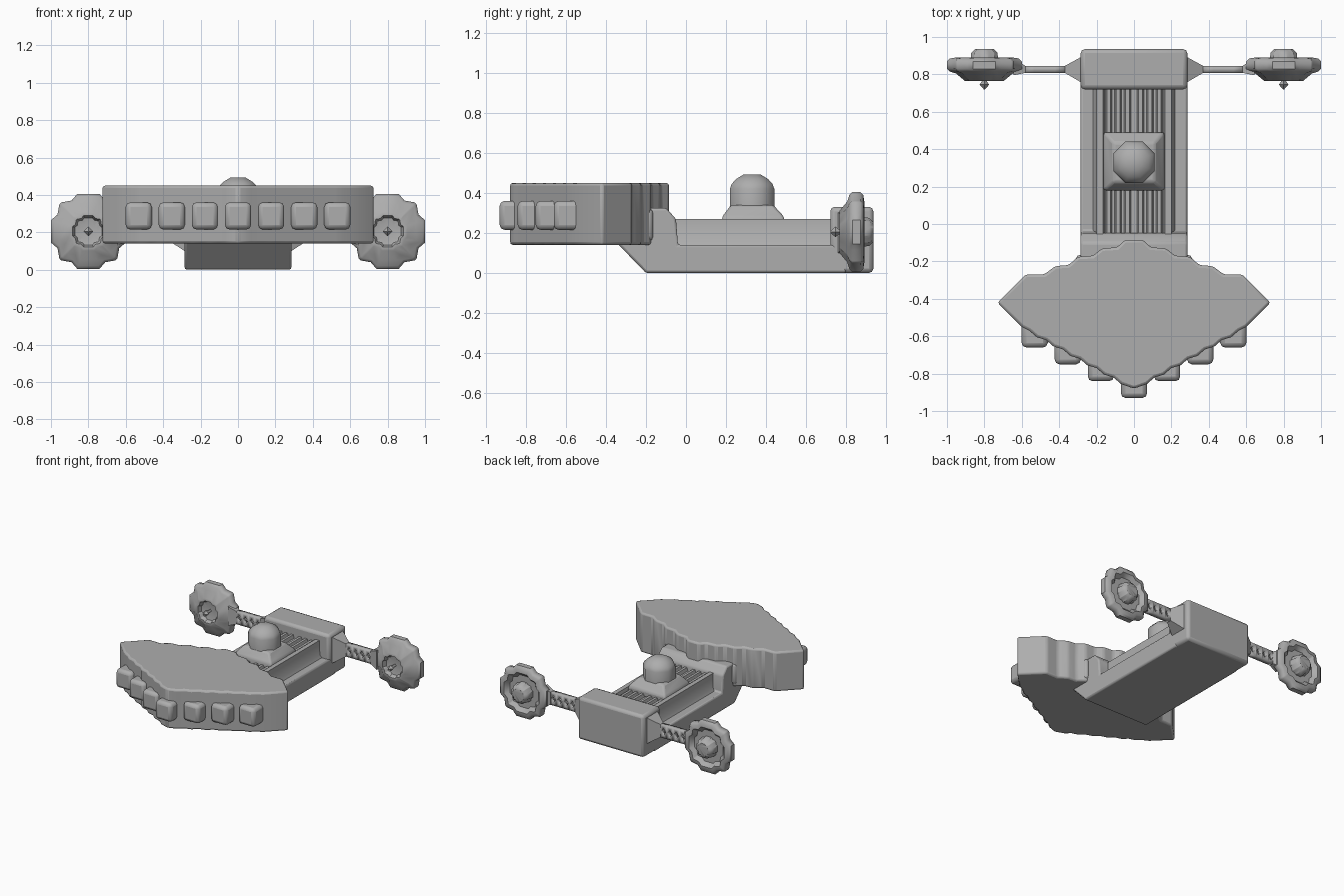
import bpy, bmesh, math
from mathutils import Vector

if "Cube" in bpy.data.objects:
    bpy.data.objects.remove(bpy.data.objects["Cube"], do_unlink=True)

GREY = (0.42, 0.42, 0.42, 1)
mat = bpy.data.materials.new("hull_grey")
mat.use_nodes = True
mat.diffuse_color = GREY
bsdf = mat.node_tree.nodes["Principled BSDF"]
bsdf.inputs["Base Color"].default_value = GREY


def finish(name, bm, bevel=0.0, segments=2, angle=40):
    bmesh.ops.recalc_face_normals(bm, faces=bm.faces[:])
    mesh = bpy.data.meshes.new(name)
    bm.to_mesh(mesh)
    bm.free()
    mesh.materials.append(mat)
    ob = bpy.data.objects.new(name, mesh)
    bpy.context.collection.objects.link(ob)
    if bevel:
        mod = ob.modifiers.new("Bevel", "BEVEL")
        mod.width, mod.segments, mod.limit_method = bevel, segments, "ANGLE"
    bpy.ops.object.select_all(action="DESELECT")
    ob.select_set(True)
    bpy.context.view_layer.objects.active = ob
    bpy.ops.object.shade_smooth_by_angle(angle=math.radians(angle))
    return ob


def loft(name, loops, **kw):
    """Skin a stack of matching closed loops and cap both ends."""
    bm = bmesh.new()
    rows = [[bm.verts.new(p) for p in loop] for loop in loops]
    n = len(rows[0])
    for a, b in zip(rows, rows[1:]):
        for i in range(n):
            j = (i + 1) % n
            bm.faces.new((a[i], a[j], b[j], b[i]))
    bm.faces.new(rows[0])
    bm.faces.new(rows[-1])
    return finish(name, bm, **kw)


def rect_x(x, y0, y1, z0, z1):
    return [(x, y0, z0), (x, y1, z0), (x, y1, z1), (x, y0, z1)]


def rect_z(z, cx, cy, hx, hy):
    return [(cx + a * hx, cy + b * hy, z) for a, b in ((-1, -1), (1, -1), (1, 1), (-1, 1))]


def box(name, x0, x1, y0, y1, z0, z1, **kw):
    return loft(name, [rect_x(x0, y0, y1, z0, z1), rect_x(x1, y0, y1, z0, z1)], **kw)


# Broad head: stepped back edge, pointed tips, finely stepped front edge
half = [(0.05, -0.085), (0.09, -0.125), (0.17, -0.13), (0.22, -0.17), (0.3, -0.175),
        (0.35, -0.22), (0.42, -0.225), (0.48, -0.27), (0.58, -0.27), (0.73, -0.42), (0.6, -0.55)]
for i in range(6):
    x, y = 0.56 - i * 0.09, -0.57 - i * 0.05
    half += [(x, y), (x - 0.04, y - 0.035)]
outline = half + [(0, -0.88)] + [(-x, y) for x, y in reversed(half)]
loft("head", [[(x, y, z) for x, y in outline] for z in (0.14, 0.45)], bevel=0.014, angle=35)

# Row of blunt blocks along the front edge
for i in range(-3, 4):
    front = -0.93 + abs(i) * 0.09
    box("front_block", i * 0.177 - 0.07, i * 0.177 + 0.07, front, front + 0.2,
        0.215, 0.36, bevel=0.025, angle=50)

# Lower body with raked neck
side = [(-0.35, 0.155), (-0.2, 0), (0.8, 0), (0.8, 0.14), (-0.04, 0.14),
        (-0.05, 0.27), (-0.1, 0.325), (-0.35, 0.325)]
loft("lower_body", [[(x, y, z) for y, z in side] for x in (-0.285, 0.285)], bevel=0.012)
box("neck_flare", -0.31, 0.31, -0.3, -0.165, 0.16, 0.32, bevel=0.02)

# Upper deck with side rails and lengthwise ribs
deck = [(0.235, 0.12), (0.205, 0.16), (0.2, 0.27), (0.165, 0.27), (0.155, 0.23)]
for i in range(3, 0, -1):
    c = i * 0.05 - 0.015
    deck += [(c + 0.018, 0.23), (c + 0.01, 0.255), (c - 0.01, 0.255), (c - 0.018, 0.23)]
deck += [(-x, z) for x, z in reversed(deck)]
loft("ribbed_deck", [[(x, y, z) for x, z in deck] for y in (-0.06, 0.74)])

# Rear block
box("rear_block", -0.285, 0.285, 0.72, 0.935, 0, 0.33, bevel=0.022, angle=45)

# Turret plinth and eight-sided dome
loft("turret_plinth", [rect_z(0.23, 0, 0.335, 0.165, 0.155), rect_z(0.28, 0, 0.335, 0.16, 0.155),
                       rect_z(0.34, 0, 0.33, 0.11, 0.105)], bevel=0.012)
ring = [(math.cos(math.tau * (k + 0.5) / 8), math.sin(math.tau * (k + 0.5) / 8)) for k in range(8)]
levels = [(0.12, 0.31), (0.12, 0.42), (0.11, 0.445), (0.085, 0.47), (0.045, 0.492)]
loft("turret_dome", [[(c * r, 0.33 + s * r, z) for c, s in ring] for r, z in levels], angle=50)

# Scalloped rim of eight lobes, made from one quarter
quarter = [(0.2, 0.06), (0.165, 0.09), (0.155, 0.145), (0.145, 0.155), (0.09, 0.165), (0.06, 0.2)]
rim = []
for k in range(4):
    for x, z in quarter:
        for _ in range(k):
            x, z = -z, x
        rim.append((x, z))

# Depth and scale of each wheel ring, from front cup to rear hub
WHEEL = [(0.80, 0.24), (0.795, 0.36), (0.765, 0.42), (0.765, 0.52), (0.805, 0.76), (0.815, 0.92),
         (0.83, 1), (0.87, 1), (0.885, 0.92), (0.89, 0.76), (0.86, 0.62),
         (0.86, 0.38), (0.915, 0.35), (0.935, 0.25)]
HUB_Z = 0.205

for s, label in ((1, "left"), (-1, "right")):
    loft(label + "_wheel", [[(s * 0.8 + x * k, y, HUB_Z + z * k) for x, z in rim]
                            for y, k in WHEEL], angle=45)
    # Pointed pin in the cup
    pin = [(0.82, 0.012), (0.765, 0.012), (0.745, 0.026), (0.72, 0.003)]
    loft(label + "_pin", [[(s * 0.8 + a * r, y, HUB_Z + b * r)
                           for a, b in ((1, 0), (0, 1), (-1, 0), (0, -1))] for y, r in pin])
    # Flared strut ends
    loft(label + "_inner_flare", [rect_x(s * 0.27, 0.75, 0.9, 0.09, 0.31),
                                  rect_x(s * 0.37, 0.808, 0.845, 0.155, 0.255)])
    loft(label + "_outer_flare", [rect_x(s * 0.58, 0.808, 0.845, 0.155, 0.255),
                                  rect_x(s * 0.645, 0.795, 0.885, 0.13, 0.28)])
    # Strut pierced by diamond holes
    bm = bmesh.new()
    w, h, hole = 0.0275, 0.05, 0.022
    for i in range(4):
        cx = 0.3675 + w + i * 2 * w
        c = [bm.verts.new((s * (cx + a * w), 0.8265, HUB_Z + b * h))
             for a, b in ((-1, -1), (1, -1), (1, 1), (-1, 1))]
        d = [bm.verts.new((s * (cx + a * hole), 0.8265, HUB_Z + b * hole * 1.25))
             for a, b in ((0, -1), (1, 0), (0, 1), (-1, 0))]
        for k in range(4):
            n = (k + 1) % 4
            bm.faces.new((c[k], c[n], d[k]))
            bm.faces.new((c[n], d[n], d[k]))
    bmesh.ops.remove_doubles(bm, verts=bm.verts[:], dist=0.0005)
    strut = finish(label + "_strut", bm)
    solid = strut.modifiers.new("Solidify", "SOLIDIFY")
    solid.thickness, solid.offset = 0.036, 0
